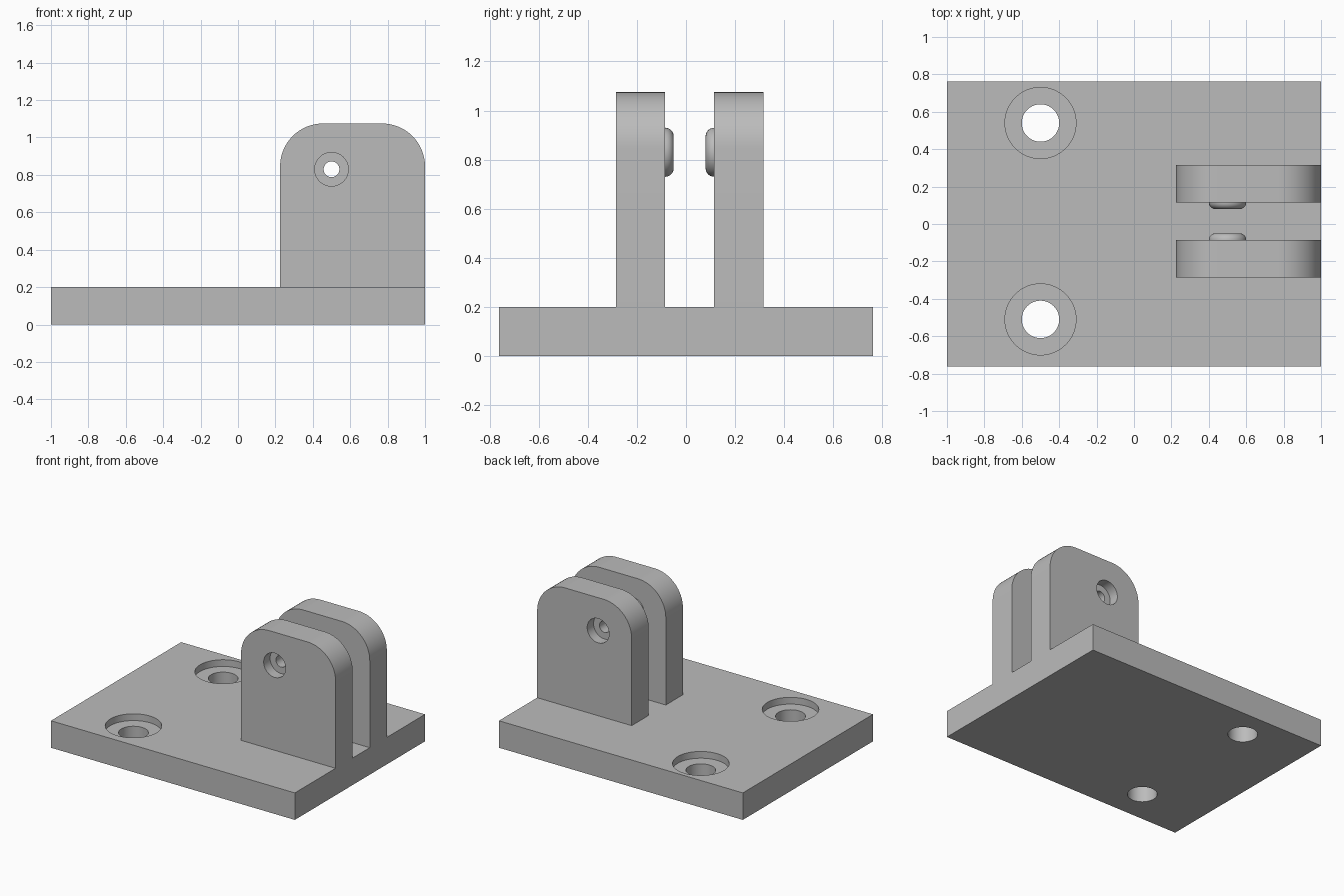
import bpy, bmesh
from math import pi, sin, cos
from mathutils import Matrix, Vector

cube = bpy.data.objects.get("Cube")
if cube:
    bpy.data.objects.remove(cube, do_unlink=True)

grey = bpy.data.materials.new("plain_grey")
grey.use_nodes = True
colour = (0.5, 0.5, 0.5, 1)
grey.diffuse_color = colour
grey.node_tree.nodes["Principled BSDF"].inputs["Base Color"].default_value = colour


def add_object(name, bm):
    bmesh.ops.recalc_face_normals(bm, faces=bm.faces)
    mesh = bpy.data.meshes.new(name)
    bm.to_mesh(mesh)
    bm.free()
    mesh.materials.append(grey)
    obj = bpy.data.objects.new(name, mesh)
    bpy.context.collection.objects.link(obj)
    return obj


def extrude(name, outline, direction):
    """Solid from a flat outline pushed along a direction."""
    bm = bmesh.new()
    face = bm.faces.new([bm.verts.new(p) for p in outline])
    result = bmesh.ops.extrude_face_region(bm, geom=[face], use_keep_orig=True)
    verts = [g for g in result["geom"] if isinstance(g, bmesh.types.BMVert)]
    bmesh.ops.translate(bm, vec=direction, verts=verts)
    return add_object(name, bm)


def lathe(name, profile, origin, axis):
    """Spin a closed (radius, distance) profile around an axis."""
    bm = bmesh.new()
    verts = [bm.verts.new((r, 0, d)) for r, d in profile]
    edges = [bm.edges.new((a, b)) for a, b in zip(verts, verts[1:] + verts[:1])]
    bmesh.ops.spin(bm, geom=verts + edges, cent=(0, 0, 0), axis=(0, 0, 1),
                   angle=2 * pi, steps=64, use_merge=True)
    bmesh.ops.remove_doubles(bm, verts=bm.verts, dist=0.0001)
    bmesh.ops.dissolve_degenerate(bm, edges=bm.edges, dist=0.0001)
    turn = Vector((0, 0, 1)).rotation_difference(Vector(axis)).to_matrix().to_4x4()
    bmesh.ops.transform(bm, matrix=Matrix.Translation(origin) @ turn, verts=bm.verts)
    return add_object(name, bm)


def cut(obj, cutter):
    """Subtract the cutter, then discard it."""
    mod = obj.modifiers.new("cut", "BOOLEAN")
    mod.operation, mod.solver, mod.object = "DIFFERENCE", "EXACT", cutter
    bpy.context.view_layer.update()
    graph = bpy.context.evaluated_depsgraph_get()
    mesh = bpy.data.meshes.new_from_object(obj.evaluated_get(graph))
    obj.modifiers.clear()
    obj.data = mesh
    bpy.data.objects.remove(cutter, do_unlink=True)


def stepped_hole(wide, narrow, depth, length):
    """Counterbore profile running inward from just above the surface."""
    return [(0, -0.1), (wide, -0.1), (wide, depth), (narrow, depth),
            (narrow, length), (0, length)]


# Base plate with two counterbored screw holes
W, D, T = 1.0, 0.7625, 0.2
base = extrude("base_plate", [(-W, -D, 0), (W, -D, 0), (W, D, 0), (-W, D, 0)], (0, 0, T))
for y in (-0.51, 0.54):
    cut(base, lathe("screw_cutter", stepped_hole(0.19, 0.1, 0.05, 0.4),
                    (-0.5, y, T), (0, 0, -1)))

# Upright lug outline with rounded top corners
LEFT, RIGHT, TOP, R = 0.225, 1.0, 1.075, 0.23
STEPS = 16
outline = [(LEFT, T), (RIGHT, T)]
for cx, start in ((RIGHT - R, 0), (LEFT + R, pi / 2)):
    for i in range(STEPS + 1):
        a = start + i * pi / 2 / STEPS
        outline.append((cx + R * cos(a), TOP - R + R * sin(a)))

# Rounded boss ring around the pivot hole
HOLE, BOSS, PROUD = 0.042, 0.1, 0.035
ring = [(HOLE, 0), (BOSS, 0)]
for i in range(1, 9):
    a = i * pi / 16
    ring.append((BOSS - PROUD + PROUD * cos(a), PROUD * sin(a)))
ring.append((HOLE, PROUD))

# Two lugs, each recessed outside and carrying a boss inside
parts = [base]
THICK = 0.2
for side, outer, inward in (("front", -0.285, 1), ("back", 0.315, -1)):
    axis = (0, inward, 0)
    lug = extrude(side + "_lug", [(x, outer, z) for x, z in outline],
                  (0, inward * THICK, 0))
    cut(lug, lathe("pivot_cutter", stepped_hole(0.09, HOLE, 0.075, 0.3),
                   (0.5, outer, 0.83), axis))
    boss = lathe(side + "_boss", ring, (0.5, outer + inward * THICK, 0.83), axis)
    parts += [lug, boss]

# Smooth curved walls, crisp edges
bpy.ops.object.select_all(action="DESELECT")
for obj in parts:
    obj.select_set(True)
bpy.context.view_layer.objects.active = base
bpy.ops.object.shade_smooth_by_angle(angle=pi / 6)
